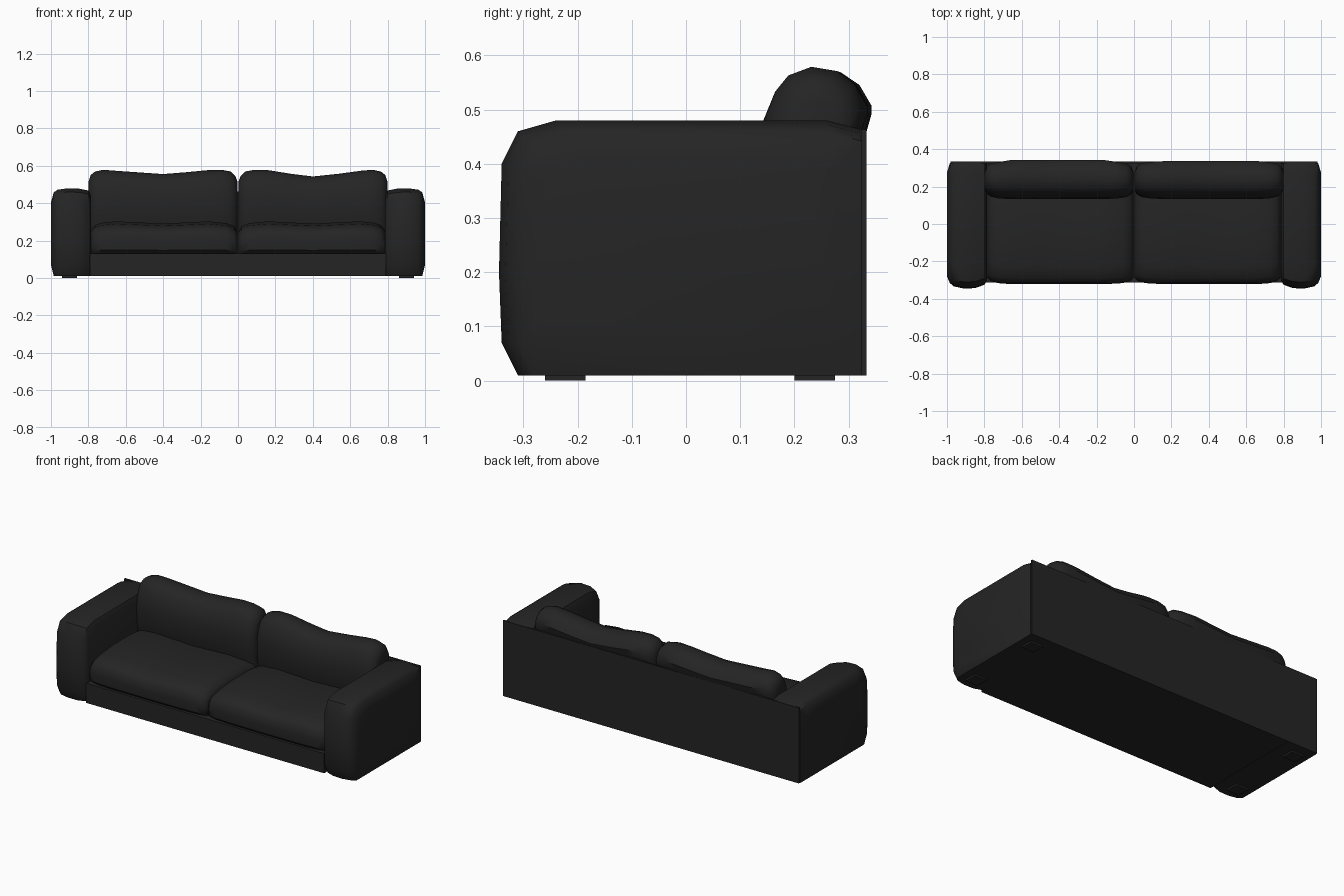
import bpy, bmesh, math

if "Cube" in bpy.data.objects:
    bpy.data.objects.remove(bpy.data.objects["Cube"])

leather = bpy.data.materials.new("black_leather")
leather.diffuse_color = (0.018, 0.018, 0.018, 1)
leather.use_nodes = True
leather.node_tree.nodes["Principled BSDF"].inputs["Base Color"].default_value = leather.diffuse_color


def finish(name, bm, smooth=True):
    bmesh.ops.recalc_face_normals(bm, faces=bm.faces)
    me = bpy.data.meshes.new(name)
    bm.to_mesh(me)
    bm.free()
    me.materials.append(leather)
    ob = bpy.data.objects.new(name, me)
    bpy.context.collection.objects.link(ob)
    if smooth:
        bpy.ops.object.select_all(action='DESELECT')
        ob.select_set(True)
        bpy.context.view_layer.objects.active = ob
        bpy.ops.object.shade_smooth_by_angle(angle=math.radians(42))
    return ob


def box(name, x0, x1, y0, y1, z0, z1):
    bm = bmesh.new()
    bmesh.ops.create_cube(bm, size=1)
    for v in bm.verts:
        v.co = ((x0 + x1) / 2 + v.co.x * (x1 - x0),
                (y0 + y1) / 2 + v.co.y * (y1 - y0),
                (z0 + z1) / 2 + v.co.z * (z1 - z0))
    return finish(name, bm, False)


def loft(name, profile, sections, side):
    """Sweep a side (y, z) profile along x; each section is
    (x, front inset, back inset, top inset, bottom inset)."""
    ya, yb = min(p[0] for p in profile), max(p[0] for p in profile)
    za, zb = min(p[1] for p in profile), max(p[1] for p in profile)
    bm = bmesh.new()
    rings = []
    for x, f, b, t, u in sections:
        ring = []
        for y, z in profile:
            ny = ya + f + (y - ya) / (yb - ya) * (yb - ya - f - b)
            nz = za + u + (z - za) / (zb - za) * (zb - za - t - u)
            ring.append(bm.verts.new((x * side, ny, nz)))
        rings.append(ring)
    n = len(profile)
    for r, s in zip(rings, rings[1:]):
        for i in range(n):
            j = (i + 1) % n
            bm.faces.new((r[i], r[j], s[j], s[i]))
    bm.faces.new(rings[0])
    bm.faces.new(rings[-1])
    return finish(name, bm)


arm_profile = [(-0.31, 0.01), (-0.34, 0.07), (-0.345, 0.2), (-0.34, 0.4),
               (-0.31, 0.46), (-0.24, 0.48), (0.26, 0.48), (0.325, 0.463),
               (0.325, 0.01)]
arm_sections = [(0.785, 0.045, 0, 0.04, 0), (0.80, 0.02, 0, 0.012, 0),
                (0.85, 0.002, 0, 0.002, 0), (0.91, 0, 0, 0, 0),
                (0.965, 0.012, 0, 0.008, 0), (0.985, 0.03, 0, 0.022, 0),
                (1.0, 0.065, 0.05, 0.075, 0.06)]

seat_profile = [(-0.295, 0.128), (-0.318, 0.15), (-0.322, 0.2), (-0.315, 0.245),
                (-0.29, 0.273), (-0.23, 0.29), (-0.1, 0.303), (0.08, 0.303),
                (0.2, 0.285), (0.22, 0.128)]
seat_sections = [(0.003, 0.035, 0, 0.05, 0), (0.02, 0.017, 0, 0.025, 0),
                 (0.06, 0.006, 0, 0.01, 0), (0.16, 0, 0, 0, 0),
                 (0.28, 0, 0, 0.006, 0), (0.4, 0, 0, 0.012, 0),
                 (0.52, 0, 0, 0.006, 0), (0.65, 0, 0, 0, 0),
                 (0.73, 0.006, 0, 0.008, 0), (0.765, 0.017, 0, 0.02, 0),
                 (0.785, 0.035, 0, 0.045, 0)]

back_profile = [(0.16, 0.24), (0.138, 0.32), (0.134, 0.42), (0.142, 0.48),
                (0.165, 0.535), (0.19, 0.564), (0.235, 0.58), (0.285, 0.572),
                (0.32, 0.548), (0.342, 0.51), (0.33, 0.465), (0.318, 0.42),
                (0.31, 0.24)]


def back_sections(dip, back):
    return [(0.004, 0.045, 0.06, 0.06, 0), (0.014, 0.025, 0.035, 0.035, 0),
            (0.04, 0.01, 0.018, 0.01, 0), (0.09, 0.002, 0.01, 0.001, 0),
            (0.16, 0, back, 0.003, 0), (0.28, 0, back, dip * 0.6, 0),
            (0.4, 0, back, dip, 0), (0.54, 0, back, dip * 0.6, 0),
            (0.66, 0, back, 0.006, 0), (0.72, 0.002, 0.01, 0.001, 0),
            (0.765, 0.012, 0.018, 0.011, 0), (0.788, 0.028, 0.035, 0.03, 0),
            (0.798, 0.05, 0.06, 0.06, 0)]


# Paired parts: arms, cushions and feet
for side, label, dip, back in ((-1, "left", 0.024, 0.0), (1, "right", 0.037, 0.006)):
    loft(label + "_arm", arm_profile, arm_sections, side)
    loft(label + "_seat_cushion", seat_profile, seat_sections, side)
    loft(label + "_back_cushion", back_profile, back_sections(dip, back), side)
    xs = sorted((side * 0.86, side * 0.94))
    box(label + "_front_foot", *xs, -0.26, -0.185, 0, 0.012)
    box(label + "_rear_foot", *xs, 0.2, 0.275, 0, 0.012)

# Base rail under the seat and the flat rear panel
box("base", -0.79, 0.79, -0.312, 0.325, 0.012, 0.13)
box("rear_panel", -0.982, 0.982, 0.323, 0.333, 0.01, 0.463)
